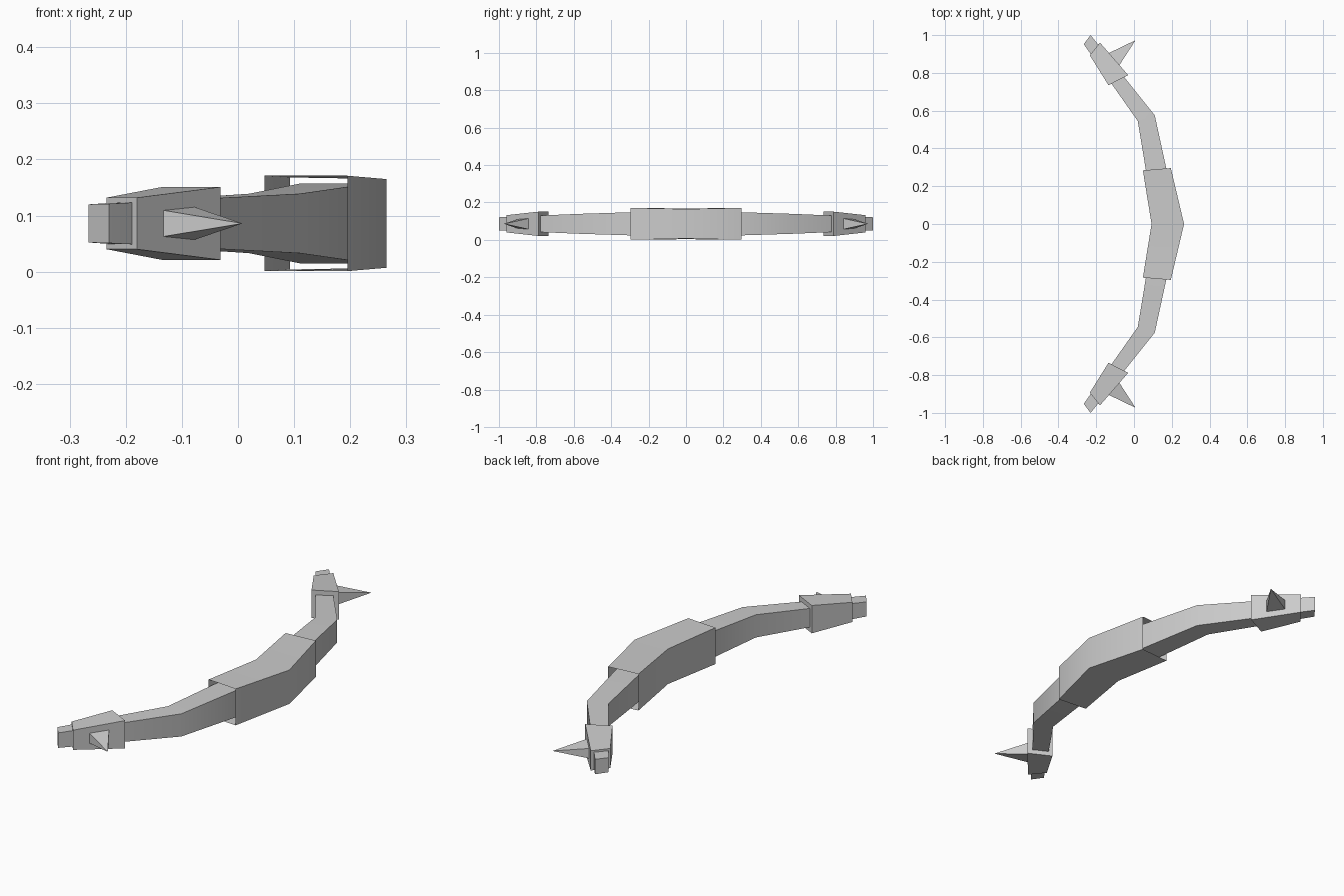
import bpy
import bmesh
import math

cube = bpy.data.objects.get("Cube")
if cube:
    bpy.data.objects.remove(cube, do_unlink=True)

MID_Z = 0.086

grey = bpy.data.materials.new("plain grey")
grey.use_nodes = True
colour = (0.6, 0.6, 0.6, 1)
grey.diffuse_color = colour
grey.node_tree.nodes["Principled BSDF"].inputs["Base Color"].default_value = colour


def finish(name, bm):
    """Turn a bmesh into a named, grey object with crisp corners."""
    bmesh.ops.recalc_face_normals(bm, faces=bm.faces[:])
    mesh = bpy.data.meshes.new(name)
    bm.to_mesh(mesh)
    bm.free()
    mesh.materials.append(grey)
    obj = bpy.data.objects.new(name, mesh)
    bpy.context.collection.objects.link(obj)
    bpy.ops.object.select_all(action="DESELECT")
    obj.select_set(True)
    bpy.context.view_layer.objects.active = obj
    bpy.ops.object.shade_smooth_by_angle(angle=math.radians(30))
    return obj


def ring(bm, section):
    """Upright four-cornered section: two plan points with a half height each."""
    (xa, ya, ha), (xb, yb, hb) = section
    corners = [(xa, ya, -ha), (xb, yb, -hb), (xb, yb, hb), (xa, ya, ha)]
    return [bm.verts.new((x, y, MID_Z + z)) for x, y, z in corners]


def loft(name, sections, capped=True):
    bm = bmesh.new()
    rings = [ring(bm, s) for s in sections]
    for a, b in zip(rings, rings[1:]):
        for i in range(4):
            j = (i + 1) % 4
            bm.faces.new((a[i], a[j], b[j], b[i]))
    if capped:
        bm.faces.new(rings[0])
        bm.faces.new(rings[-1])
    return finish(name, bm)


def flip(section):
    return [(x, -y, h) for x, y, h in section]


def both_ways(half):
    """Extend sections listed from the centre outwards to the other side."""
    return [flip(s) for s in reversed(half[1:])] + half


# Long bent limb, tapering to both tips
loft("bow_limb", both_ways([
    [(0.11, 0, 0.071), (0.235, 0, 0.071)],
    [(0.02, 0.545, 0.053), (0.11, 0.575, 0.053)],
    [(-0.266, 0.952, 0.034), (-0.23, 1.0, 0.035)],
]))

# Open sleeve around the middle
loft("grip_sleeve", both_ways([
    [(0.093, 0, 0.082), (0.265, 0, 0.079)],
    [(0.047, 0.284, 0.085), (0.195, 0.296, 0.085)],
]), capped=False)

# Collar and spike at each end
for side, word in ((1, "back"), (-1, "front")):
    collar = [
        [(-0.135, 0.735, 0.065), (-0.031, 0.788, 0.065)],
        [(-0.234, 0.893, 0.046), (-0.18, 0.96, 0.046)],
    ]
    base = [(-0.137, 0.903, 0.024), (-0.08, 0.837, 0.03)]
    tip_y = 0.973
    if side < 0:
        collar, base = [flip(s) for s in collar], flip(base)
    loft(word + "_collar", collar)

    bm = bmesh.new()
    foot = ring(bm, base)
    tip = bm.verts.new((0.008, side * tip_y, MID_Z))
    bm.faces.new(foot)
    for i in range(4):
        bm.faces.new((foot[i], foot[(i + 1) % 4], tip))
    finish(word + "_spike", bm)
